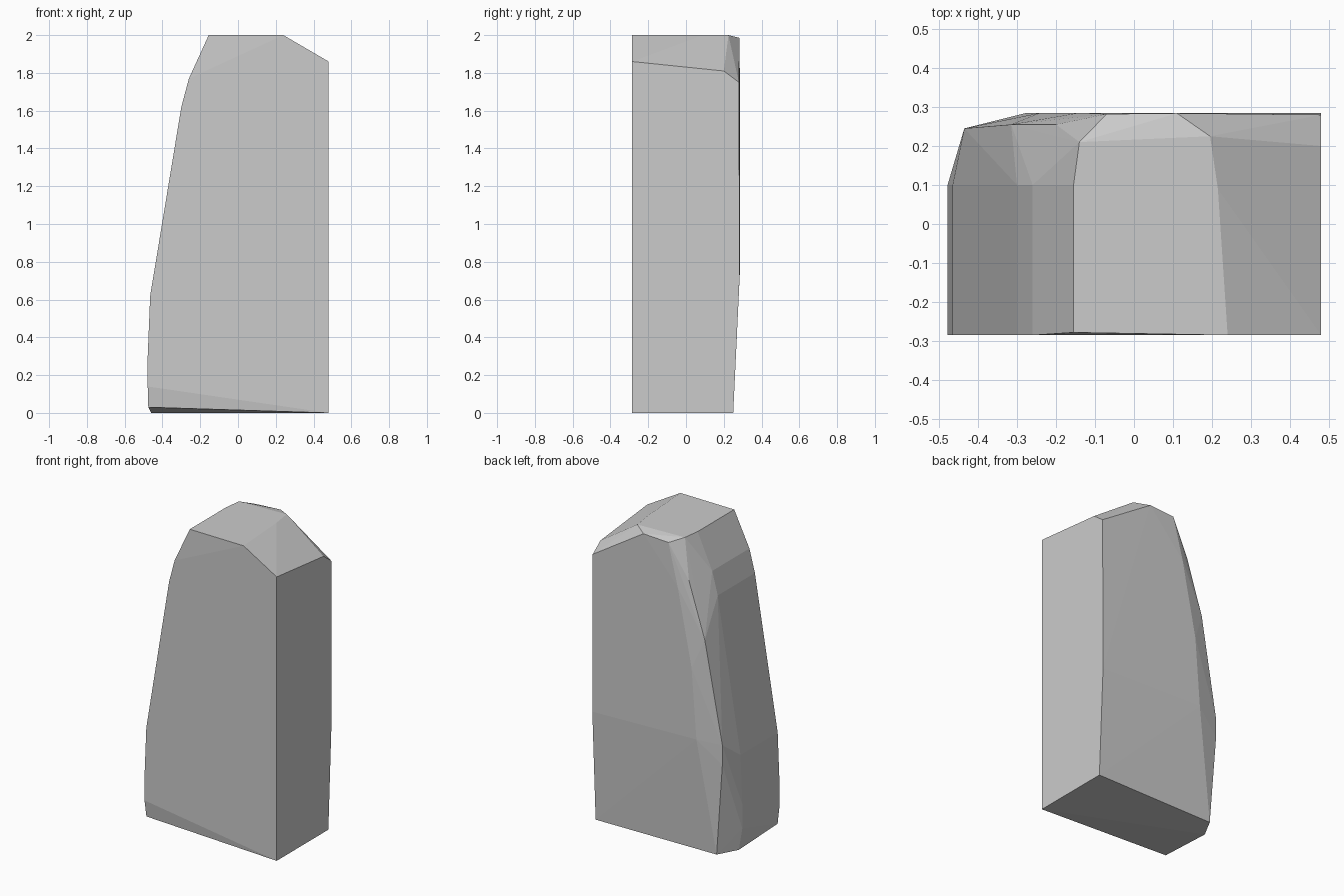
import bpy, bmesh

if "Cube" in bpy.data.objects:
    bpy.data.objects.remove(bpy.data.objects["Cube"])

# One grey stone material
stone = bpy.data.materials.new("stone grey")
stone.diffuse_color = (0.6, 0.6, 0.6, 1)
stone.use_nodes = True
stone.node_tree.nodes["Principled BSDF"].inputs["Base Color"].default_value = stone.diffuse_color

points = []

# Left profile (x, z): swept from the front face to where the back corner starts
for x, z in [(-0.155, 2), (-0.2, 1.9), (-0.26, 1.77), (-0.3, 1.62),
             (-0.465, 0.62), (-0.478, 0.3)]:
    points += [(x, -0.285 if z < 1.9 else -0.278, z), (x, 0.1, z)]

# Chamfered lower left edge
points += [(-0.478, -0.285, 0.14), (-0.478, 0.1, 0.14), (-0.475, -0.27, 0.03)]

# Right wall (y, z)
points += [(0.48, y, z) for y, z in
           [(-0.285, 0), (-0.285, 1.86), (0.2, 1.81), (0.28, 1.75),
            (0.284, 0.72), (0.25, 0)]]

# Top plateau, rounded off toward the back
points += [(0.24, -0.285, 2), (0.215, 0.09, 2), (0.195, 0.225, 2),
           (-0.14, 0.21, 2), (0.11, 0.284, 1.985), (-0.07, 0.282, 1.975)]

# Edge of the back face, then the worn corner beside it
points += [(-0.14, 0.285, 1.7), (-0.24, 0.285, 1.2), (-0.275, 0.285, 0.74)]
points += [(-0.2, 0.255, 1.75), (-0.315, 0.255, 1.39), (-0.32, 0.19, 1.4),
           (-0.435, 0.245, 0.73), (-0.435, 0.245, 0.6)]

# Back left of the underside
points += [(-0.39, 0.24, 0), (-0.46, 0.11, 0)]

# Wrap the outlines into one faceted block
bm = bmesh.new()
for p in points:
    bm.verts.new(p)
hull = bmesh.ops.convex_hull(bm, input=bm.verts[:])
loose = {g for g in hull["geom_interior"] + hull["geom_unused"]
         if isinstance(g, bmesh.types.BMVert)}
bmesh.ops.delete(bm, geom=list(loose), context="VERTS")
bmesh.ops.dissolve_limit(bm, angle_limit=0.01, verts=bm.verts[:], edges=bm.edges[:])
bmesh.ops.recalc_face_normals(bm, faces=bm.faces[:])

mesh = bpy.data.meshes.new("rock")
bm.to_mesh(mesh)
bm.free()
mesh.materials.append(stone)
rock = bpy.data.objects.new("rock", mesh)
bpy.context.collection.objects.link(rock)
